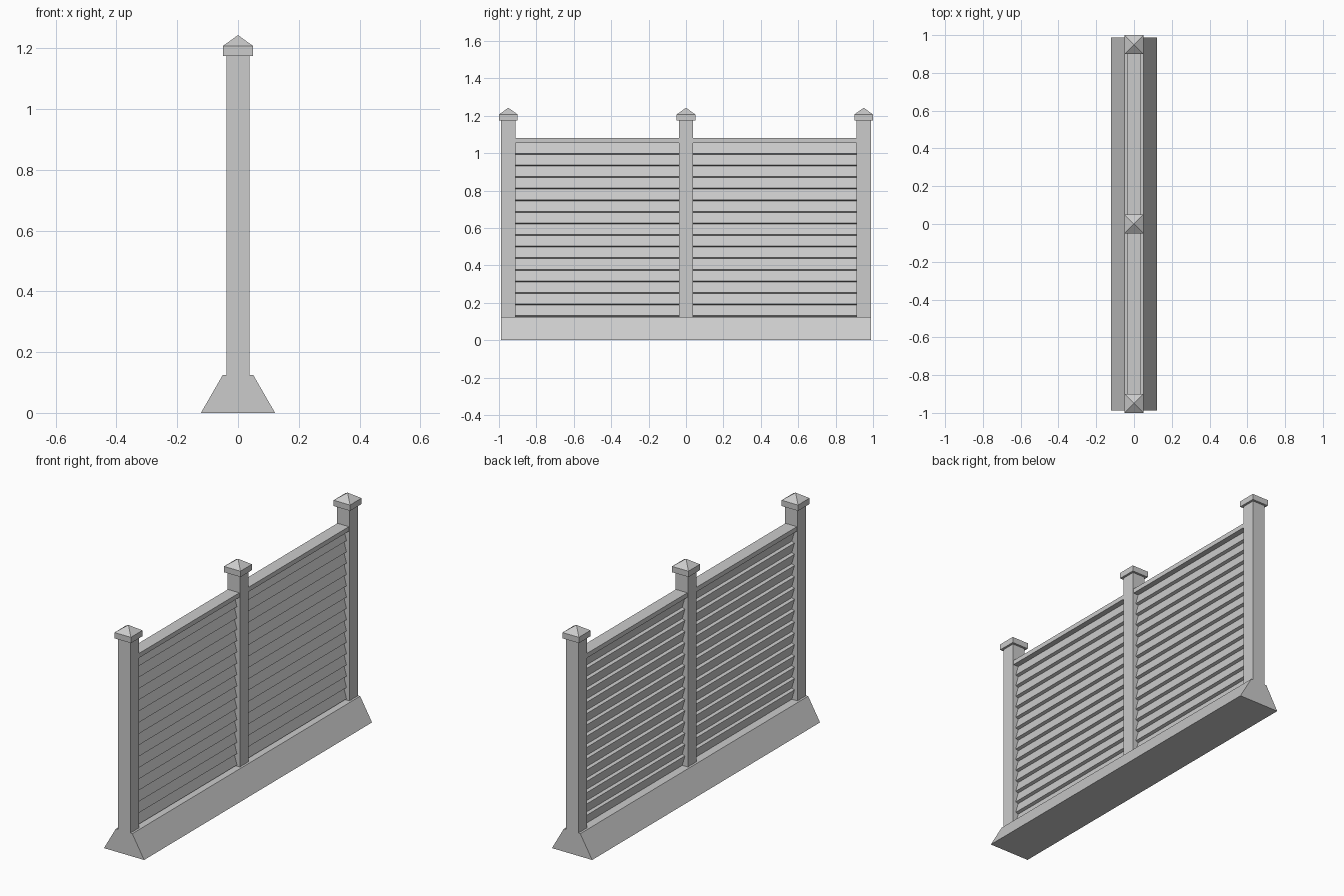
import bpy
import math

if "Cube" in bpy.data.objects:
    bpy.data.objects.remove(bpy.data.objects["Cube"])

POST = 0.038      # half width of a post
END = 0.95        # y of the end posts
BASE_TOP = 0.125
RAIL_Z = 1.055
SLATS = 15


def make(name, verts, faces):
    mesh = bpy.data.meshes.new(name)
    mesh.from_pydata(verts, [], faces)
    obj = bpy.data.objects.new(name, mesh)
    bpy.context.collection.objects.link(obj)
    return obj


def box(name, size, loc, tilt=0.0):
    x, y, z = (s / 2 for s in size)
    verts = [(a, b, c) for c in (-z, z)
             for a, b in ((-x, -y), (x, -y), (x, y), (-x, y))]
    faces = [(3, 2, 1, 0), (4, 5, 6, 7)]
    faces += [(i, (i + 1) % 4, (i + 1) % 4 + 4, i + 4) for i in range(4)]
    obj = make(name, verts, faces)
    obj.location = loc
    obj.rotation_euler.y = tilt
    return obj


# Plinth with sloping sides
profile = [(-0.122, 0), (0.122, 0), (0.05, BASE_TOP), (-0.05, BASE_TOP)]
verts = [(x, y, z) for y in (-0.988, 0.988) for x, z in profile]
faces = [(0, 1, 2, 3), (7, 6, 5, 4)]
faces += [(i, i + 4, (i + 1) % 4 + 4, (i + 1) % 4) for i in range(4)]
make("base", verts, faces)

# Posts with pyramid caps
for y in (-END, 0, END):
    box("post", (2 * POST, 2 * POST, 1.175 - BASE_TOP),
        (0, y, (1.175 + BASE_TOP) / 2))
    r = 0.05
    ring = ((-r, -r), (r, -r), (r, r), (-r, r))
    verts = [(a, y + b, z) for z in (1.175, 1.207) for a, b in ring]
    verts.append((0, y, 1.243))
    faces = [(3, 2, 1, 0)]
    for i in range(4):
        j = (i + 1) % 4
        faces += [(i, j, j + 4, i + 4), (i + 4, j + 4, 8)]
    make("post_cap", verts, faces)

# Top rails and tilted louvre slats in each bay
length = END - 2 * POST
pitch = (RAIL_Z - BASE_TOP) / SLATS
for y in (-END / 2, END / 2):
    box("top_rail", (0.07, length, 0.025), (0, y, RAIL_Z + 0.0125))
    for i in range(SLATS):
        box("slat", (0.025, length, 0.059),
            (0, y, BASE_TOP + (i + 0.5) * pitch), math.radians(-16))
